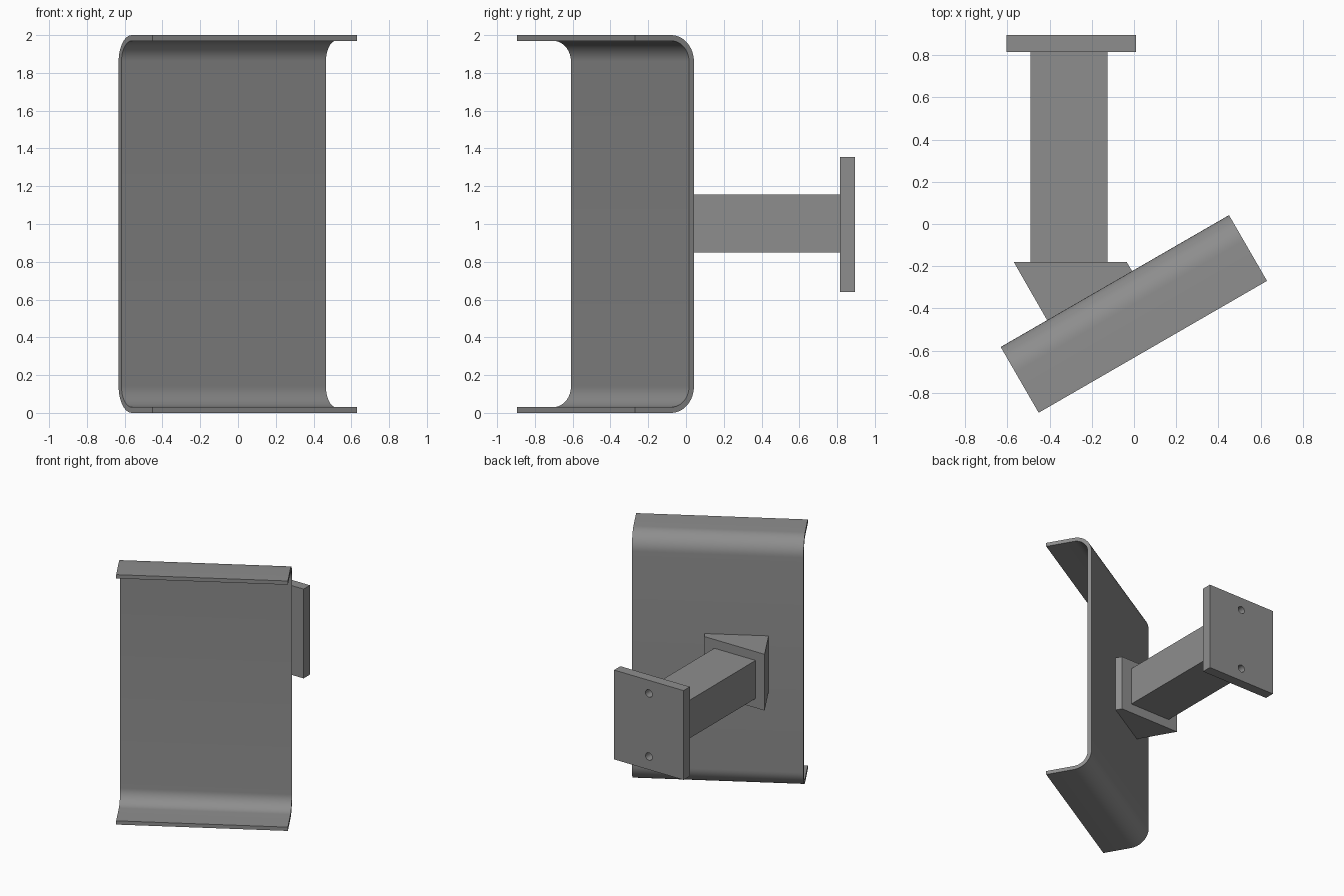
import bpy, bmesh, math
from mathutils import Vector

old = bpy.data.objects.get("Cube")
if old:
    bpy.data.objects.remove(old, do_unlink=True)

grey = bpy.data.materials.new("steel_grey")
grey.use_nodes = True
colour = (0.27, 0.27, 0.27, 1)
grey.diffuse_color = colour
grey.node_tree.nodes["Principled BSDF"].inputs["Base Color"].default_value = colour


def prism(name, points, offset):
    """Extrude a closed polygon of 3D points along an offset vector."""
    bm = bmesh.new()
    face = bm.faces.new([bm.verts.new(p) for p in points])
    result = bmesh.ops.extrude_face_region(bm, geom=[face])
    moved = [v for v in result["geom"] if isinstance(v, bmesh.types.BMVert)]
    bmesh.ops.translate(bm, verts=moved, vec=offset)
    bmesh.ops.recalc_face_normals(bm, faces=bm.faces)
    mesh = bpy.data.meshes.new(name)
    bm.to_mesh(mesh)
    bm.free()
    mesh.materials.append(grey)
    obj = bpy.data.objects.new(name, mesh)
    bpy.context.collection.objects.link(obj)
    return obj


def box(name, x0, x1, y0, y1, z0, z1):
    base = [(x0, y0, z0), (x1, y0, z0), (x1, y1, z0), (x0, y1, z0)]
    return prism(name, base, Vector((0, 0, z1 - z0)))


# Bent channel plate, turned thirty degrees
angle = math.radians(30)
along = Vector((math.cos(angle), math.sin(angle), 0))
forward = Vector((math.sin(angle), -math.cos(angle), 0))
corner = Vector((-0.632, -0.583, 0))
depth, thick, bend, steps = 0.36, 0.03, 0.14, 12


def arc(radius, top):
    """Quarter bend from the flange round to the web."""
    cz = 2 - bend if top else bend
    sign = 1 if top else -1
    turns = [math.pi / 2 * i / steps for i in range(steps + 1)]
    return [(bend - radius * math.sin(a), cz + sign * radius * math.cos(a)) for a in turns]


outer = [(depth, 2)] + arc(bend, True) + arc(bend, False)[::-1] + [(depth, 0)]
inner = [(depth, 2 - thick)] + arc(bend - thick, True) + arc(bend - thick, False)[::-1] + [(depth, thick)]
profile = [corner + forward * d + Vector((0, 0, z)) for d, z in outer + inner[::-1]]
channel = prism("channel_plate", profile, along * 1.25)
bpy.context.view_layer.objects.active = channel
channel.select_set(True)
bpy.ops.object.shade_smooth_by_angle(angle=math.radians(30))
channel.select_set(False)

# Wedge joining the angled plate to the arm
outline = [(-0.57, -0.18), (-0.035, -0.18), (-0.008, -0.225), (-0.412, -0.456)]
prism("wedge_block", [(x, y, 0.775) for x, y in outline], Vector((0, 0, 0.45)))

# Straight arm
box("arm", -0.49, -0.125, -0.18, 0.815, 0.85, 1.155)

# Mounting plate with two drilled holes
mount = box("mounting_plate", -0.605, 0.01, 0.815, 0.895, 0.64, 1.355)
for label, z in (("lower", 0.745), ("upper", 1.25)):
    ring = [math.tau * i / 24 for i in range(24)]
    circle = [(-0.298 + 0.03 * math.cos(a), 0.75, z + 0.03 * math.sin(a)) for a in ring]
    cutter = prism(label + "_hole_cutter", circle, Vector((0, 0.2, 0)))
    cutter.hide_render = True
    cutter.hide_set(True)
    cut = mount.modifiers.new(label + "_hole", 'BOOLEAN')
    cut.operation = 'DIFFERENCE'
    cut.solver = 'EXACT'
    cut.object = cutter
